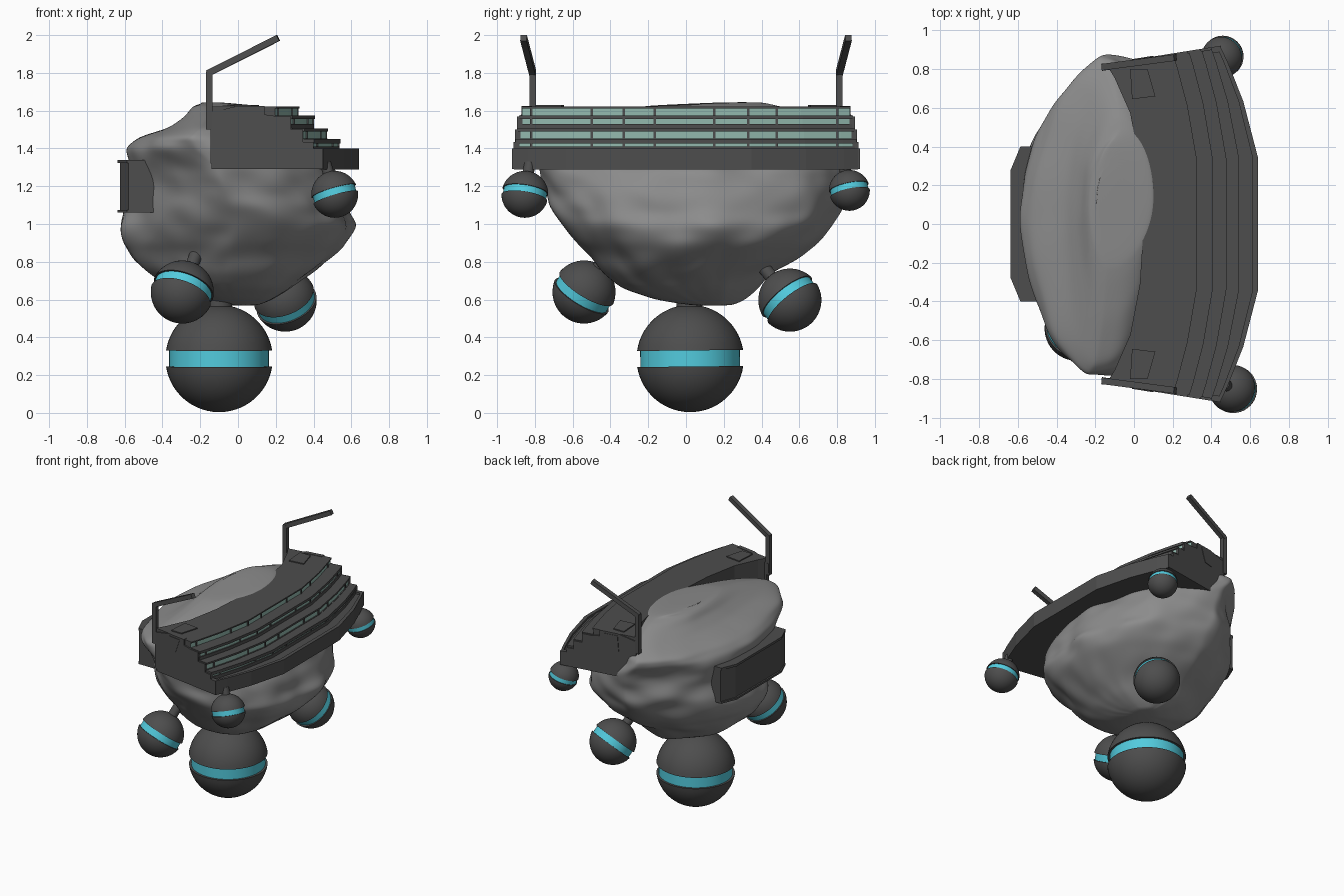
import bpy, bmesh, math
from mathutils import Vector, noise

if "Cube" in bpy.data.objects:
    bpy.data.objects.remove(bpy.data.objects["Cube"])

def material(name, rgb):
    m = bpy.data.materials.new(name)
    m.diffuse_color = (*rgb, 1)
    m.use_nodes = True
    m.node_tree.nodes["Principled BSDF"].inputs["Base Color"].default_value = m.diffuse_color
    return m

DARK = material("dark_metal", (0.075, 0.075, 0.075))
ROCK = material("grey_rock", (0.26, 0.26, 0.26))
CYAN = material("cyan_glow", (0.085, 0.6, 0.73))
GLASS = material("pale_green_glass", (0.29, 0.48, 0.42))

def finish(name, bm, mats, smooth=None):
    bmesh.ops.recalc_face_normals(bm, faces=bm.faces)
    me = bpy.data.meshes.new(name)
    bm.to_mesh(me)
    bm.free()
    ob = bpy.data.objects.new(name, me)
    bpy.context.collection.objects.link(ob)
    for m in mats:
        me.materials.append(m)
    if smooth:
        bpy.ops.object.select_all(action='DESELECT')
        ob.select_set(True)
        bpy.context.view_layer.objects.active = ob
        bpy.ops.object.shade_smooth_by_angle(angle=math.radians(smooth))
    return ob

def rings_mesh(rings, bm):
    """Skin a list of closed rings and cap both ends."""
    vs = [[bm.verts.new(p) for p in r] for r in rings]
    n = len(rings[0])
    for a, b in zip(vs, vs[1:]):
        for i in range(n):
            bm.faces.new((a[i], a[(i + 1) % n], b[(i + 1) % n], b[i]))
    bm.faces.new(vs[0][::-1])
    bm.faces.new(vs[-1])

def bar(name, p0, p1, w, sides=4, mat=DARK):
    p0, p1 = Vector(p0), Vector(p1)
    q = (p1 - p0).to_track_quat('Z', 'Y')
    ring = [q @ Vector((w * math.cos(a), w * math.sin(a), 0))
            for a in [math.tau * (i + 0.5) / sides for i in range(sides)]]
    bm = bmesh.new()
    rings_mesh([[p0 + v for v in ring], [p1 + v for v in ring]], bm)
    return finish(name, bm, [mat], 40 if sides > 8 else None)

# ---- Rock body: stacked ovals (z, xmin, xmax, ymin, ymax) roughened by noise
LEVELS = [(.567, -.04, .1, .04, .24), (.60, -.2, .18, -.17, .31), (.66, -.37, .29, -.34, .38),
          (.74, -.48, .40, -.43, .45), (.82, -.55, .48, -.5, .60), (.9, -.59, .56, -.59, .71),
          (1.0, -.63, .62, -.66, .78), (1.1, -.62, .58, -.72, .83), (1.2, -.585, .54, -.75, .85),
          (1.3, -.59, .5, -.77, .86), (1.4, -.59, .32, -.79, .86), (1.46, -.52, .2, -.78, .86),
          (1.51, -.36, .12, -.72, .80), (1.57, -.28, .11, -.5, .66), (1.61, -.25, .11, -.3, .55),
          (1.627, -.23, .1, -.2, .48), (1.645, -.17, -.1, .2, .4)]
N = 48
FINE = []
for a, b in zip(LEVELS, LEVELS[1:]):
    FINE += [a, tuple((u + v) / 2 for u, v in zip(a, b))]
FINE.append(LEVELS[-1])
rings = []
for z, xa, xb, ya, yb in FINE:
    ring = []
    for i in range(N):
        a = math.tau * i / N
        c, s = math.cos(a), math.sin(a)
        f = noise.noise(Vector((c * 1.9 + 3, s * 2.4, z * 5))) * 0.08
        f += noise.noise(Vector((c * 4, s * 5 + 7, z * 9))) * 0.07
        f = 1 + f * max(0, min(1, (1.64 - z) * 5))
        # pointed plan on the -x side, fuller towards +x/-y
        e = 1.35 if c < 0 else (.85 if s < 0 else 1.05)
        c = math.copysign(abs(c) ** e, c)
        lean = .07 * s * s * max(0, min(1, (z - 1.1) / .3)) * (s < 0)
        ring.append(((xa + xb) / 2 + (xb - xa) / 2 * c * f - lean,
                     (ya + yb) / 2 + (yb - ya) / 2 * s * (1 + (f - 1) * .5), z))
    rings.append(ring)
bm = bmesh.new()
rings_mesh(rings, bm)
rock = finish("rock_body", bm, [ROCK], 180)
sub = rock.modifiers.new("smooth", 'SUBSURF')
sub.levels = sub.render_levels = 2

# ---- Curved terraced building
T = [-1, -.92, -.7, -.38, 0, .38, .7, .92, 1]
DROP = {0: 0, .38: 0, .7: .4, .92: .82, 1: 1}
INNER = {0: .05, .38: .03, .7: -.02, .92: -.1, 1: -.14}

def y_end(x):
    return .815 + .16 * (x + .14)

def edge(xc, drop):
    return [(xc - drop * DROP[abs(t)], t * y_end(xc - drop)) for t in T]

BACK = [(INNER[abs(t)], t * .82) for t in T]

def band(name, outer, inner, z0, z1, glass=False):
    bm = bmesh.new()
    st = [[bm.verts.new((*p, z)) for p, z in ((o, z0), (o, z1), (i, z1), (i, z0))]
          for o, i in zip(outer, inner)]
    for a, b in zip(st, st[1:]):
        for k in range(4):
            f = bm.faces.new((a[k], b[k], b[(k + 1) % 4], a[(k + 1) % 4]))
            f.material_index = int(glass and k == 0)   # outward riser is glazed
    bm.faces.new(st[0])
    bm.faces.new(st[-1][::-1])
    return finish(name, bm, [DARK, GLASS] if glass else [DARK])

band("deck_base", edge(.62, .18), BACK, 1.29, 1.385)
band("deck_parapet", edge(.64, .19), edge(.612, .18), 1.288, 1.40)
band("roof_slab", edge(.325, .12), BACK, 1.612, 1.622)
# riser x, end drop, glass bottom, glass top, edge slab height, kerb height
TIERS = [(.315, .12, 1.572, 1.613, 0, 0), (.395, .12, 1.495, 1.557, .018, .034),
         (.465, .125, 1.448, 1.493, .012, .004), (.53, .14, 1.38, 1.427, .022, .03)]
for n, (xc, d, z0, z1, slab, kerb) in enumerate(TIERS):
    line = edge(xc, d)
    band(f"terrace_{n}", line, BACK, z0 - .03, z1, True)
    if n:
        band(f"terrace_edge_{n}", edge(xc + .012, d), edge(xc - .09, d), z1 - .002, z1 + slab)
        band(f"terrace_kerb_{n}", edge(xc + .008, d), edge(xc - .015, d), z0 - .02, z0 + kerb)
    # window mullions along the riser
    for y in (-.82, -.5, -.33, -.165, .15, .33, .48, .8):
        for (xa, ya), (xb, yb) in zip(line, line[1:]):
            if ya <= y < yb:
                x = xa + (xb - xa) * (y - ya) / (yb - ya)
                bar(f"mullion_{n}", (x, y, z0), (x, y, z1), .009)

# ---- End walls, posts and hatches at both ends
WALL = [(-.145, 1.32), (-.115, 1.29), (.45, 1.29), (.45, 1.40), (.40, 1.40), (.40, 1.435), (.345, 1.435),
        (.345, 1.50), (.28, 1.50), (.28, 1.57), (.21, 1.57), (.14, 1.58), (.14, 1.625), (0, 1.625),
        (-.13, 1.595), (-.165, 1.59), (-.165, 1.52), (-.145, 1.52)]
PANEL = [(-.01, 1.49), (.06, 1.5), (.1, 1.61), (.0, 1.61)]

def end_plate(name, poly, s, y0, y1):
    bm = bmesh.new()
    rings_mesh([[(x, s * (y_end(x) + o), z) for x, z in poly] for o in (y0, y1)], bm)
    finish(name, bm, [DARK])

for s, side in ((-1, "front"), (1, "rear")):
    end_plate(f"{side}_end_wall", WALL, s, -.02, .012)
    end_plate(f"{side}_end_panel", PANEL, s, .01, .016)
    bar(f"{side}_post", (-.152, s * .812, 1.5), (-.152, s * .812, 1.808), .024)
    bar(f"{side}_post_arm", (-.16, s * .811, 1.797), (.213, s * .86, 1.985), .024)
    bm = bmesh.new()
    rings_mesh([[(x, s * y, z) for x, y in ((-.02, .8), (.07, .8), (.11, .66), (-.01, .645))]
                for z in (1.615, 1.63)], bm)
    finish(f"{side}_roof_hatch", bm, [DARK])

# ---- Rear balcony on the -x side
def balcony(name, xo, xc, z0, z1):
    pts = [(-.38, .4), (xc, .4), (xo, .28), (xo, -.28), (xc, -.4), (-.4, -.4)]
    bm = bmesh.new()
    rings_mesh([[(x, y, z) for x, y in pts] for z in (z0, z1)], bm)
    finish(name, bm, [DARK])

balcony("balcony_body", -.625, -.58, 1.06, 1.335)
balcony("balcony_top_lip", -.637, -.587, 1.322, 1.34)
balcony("balcony_bottom_lip", -.637, -.587, 1.06, 1.075)

# ---- Thruster balls: two hemispheres with a recessed glowing band
def thruster(name, center, r, axis, neck_len, neck_r):
    k, seg, steps = .15, 48, 14
    a0 = math.asin(k)
    cap = [a0 + (math.pi / 2 - .02 - a0) * i / steps for i in range(steps + 1)]
    prof = [(math.cos(a), -math.sin(a)) for a in reversed(cap)]
    prof += [(.93, -k), (.93, k)] + [(math.cos(a), math.sin(a)) for a in cap]
    bm = bmesh.new()
    rings_mesh([[(r * p * math.cos(math.tau * i / seg), r * p * math.sin(math.tau * i / seg), r * h)
                 for i in range(seg)] for p, h in prof], bm)
    for f in bm.faces:
        if abs(f.calc_center_median().z) < r * k * .5:
            f.material_index = 1
    ob = finish(name, bm, [DARK, CYAN], 35)
    ax = Vector(axis).normalized()
    ob.rotation_mode = 'QUATERNION'
    ob.rotation_quaternion = ax.to_track_quat('Z', 'Y')
    ob.location = center
    c = Vector(center)
    bar(name + "_neck", c + ax * r * .9, c + ax * (r + neck_len), neck_r, 20)

thruster("main_thruster", (-.10, .022, .288), .284, (0, -.01, 1), .08, .07)
thruster("front_lower_thruster", (-.295, -.54, .64), .167, (.3, .5, .82), .1, .035)
thruster("rear_lower_thruster", (.25, .55, .597), .167, (-.3, -.6, .75), .1, .035)
thruster("front_upper_thruster", (.512, -.853, 1.157), .124, (-.28, .15, .95), .05, .03)
thruster("rear_upper_thruster", (.458, .865, 1.178), .108, (-.25, -.2, .95), .05, .03)
